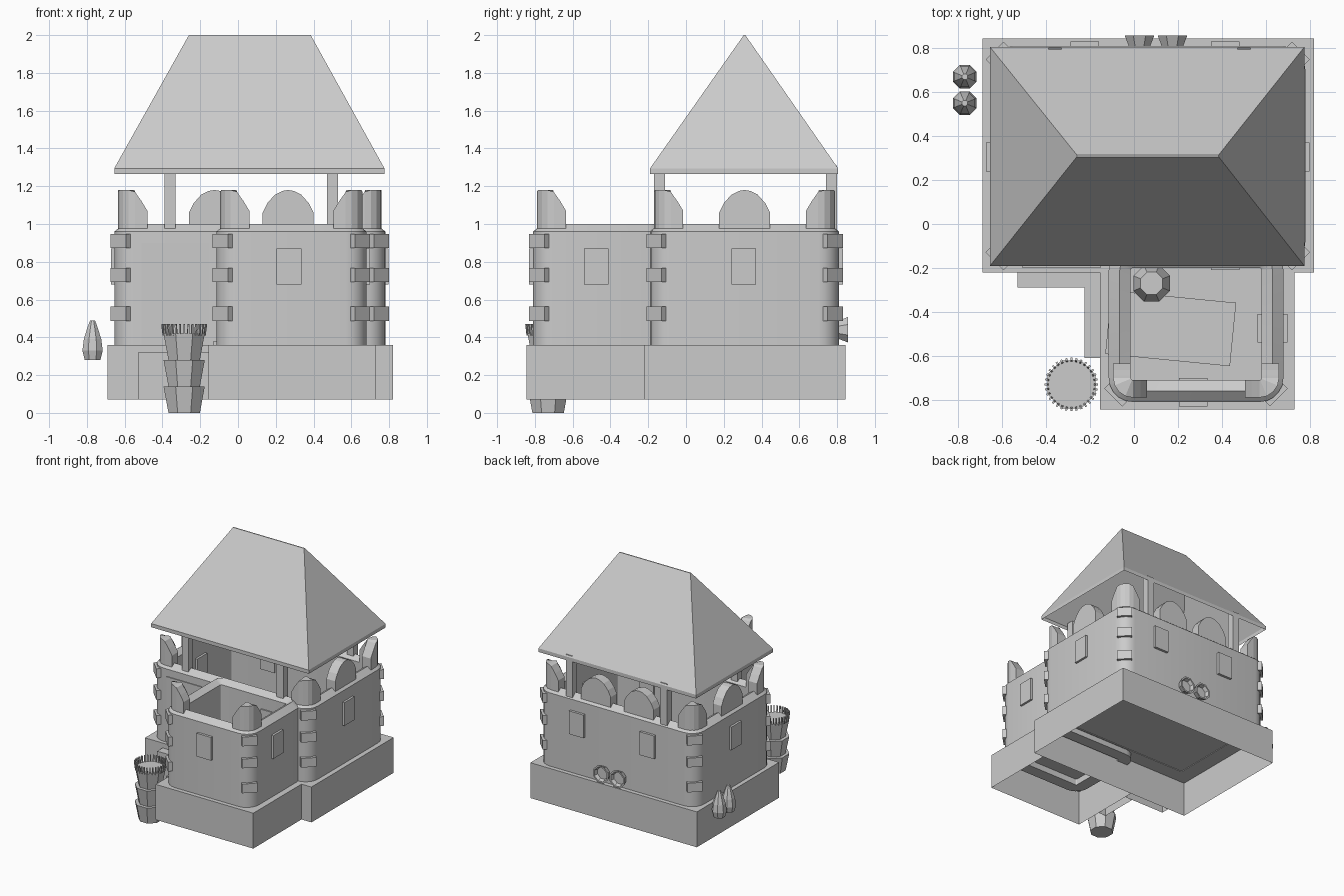
import bpy, bmesh, math
from mathutils import Matrix, Vector

if "Cube" in bpy.data.objects:
    bpy.data.objects.remove(bpy.data.objects["Cube"], do_unlink=True)

GREY = (0.6, 0.6, 0.6, 1)
stone = bpy.data.materials.new("light grey")
stone.use_nodes = True
stone.diffuse_color = GREY
stone.node_tree.nodes["Principled BSDF"].inputs["Base Color"].default_value = GREY


def finish(bm, name, smooth=False):
    bmesh.ops.recalc_face_normals(bm, faces=bm.faces)
    mesh = bpy.data.meshes.new(name)
    bm.to_mesh(mesh)
    bm.free()
    mesh.materials.append(stone)
    obj = bpy.data.objects.new(name, mesh)
    bpy.context.collection.objects.link(obj)
    if smooth:
        bpy.ops.object.select_all(action='DESELECT')
        obj.select_set(True)
        bpy.context.view_layer.objects.active = obj
        bpy.ops.object.shade_smooth_by_angle(angle=math.radians(35))
    return obj


def loft(bm, rings, cap_start=True, cap_end=True, closed=False):
    """Join rings of points with quads."""
    rows = [[bm.verts.new(p) for p in ring] for ring in rings]
    pairs = list(zip(rows, rows[1:]))
    if closed:
        pairs.append((rows[-1], rows[0]))
    for a, b in pairs:
        for i in range(len(a)):
            j = (i + 1) % len(a)
            bm.faces.new((a[i], a[j], b[j], b[i]))
    if not closed:
        if cap_start:
            bm.faces.new(rows[0][::-1])
        if cap_end:
            bm.faces.new(rows[-1])


def rect(x0, x1, y0, y1, z):
    return [(x0, y0, z), (x1, y0, z), (x1, y1, z), (x0, y1, z)]


def box(name, x0, x1, y0, y1, z0, z1, bottom=True):
    bm = bmesh.new()
    loft(bm, [rect(x0, x1, y0, y1, z0), rect(x0, x1, y0, y1, z1)], bottom)
    return finish(bm, name)


def lathe(name, profile, at, sides=8, axis='Z'):
    """Many-sided turned shape from (radius, height) pairs."""
    bm = bmesh.new()
    loft(bm, [[(r * math.cos((i + 0.5) * math.tau / sides),
                r * math.sin((i + 0.5) * math.tau / sides), h)
               for i in range(sides)] for r, h in profile])
    if axis == 'Y':
        bm.transform(Matrix.Rotation(-math.pi / 2, 4, 'X'))
    bm.transform(Matrix.Translation(at))
    return finish(bm, name)


# Stone base, open underneath
MAIN = (-0.655, 0.78, -0.19, 0.81)
ANNEX = (-0.115, 0.68, -0.81, -0.1)
box("main_base", -0.69, 0.82, -0.22, 0.845, 0.07, 0.36, False)
box("annex_base", -0.155, 0.73, -0.845, -0.22, 0.07, 0.36, False)
box("door_step", -0.53, -0.155, -0.29, -0.22, 0.07, 0.32, False)
box("side_step", -0.225, -0.155, -0.61, -0.29, 0.07, 0.32, False)

# Rounded walls with a ridged rim
RADIUS = 0.11


def rounded(x0, x1, y0, y1, inset, z):
    pts = []
    r = RADIUS - inset
    for k, (cx, cy) in enumerate([(x1, y1), (x0, y1), (x0, y0), (x1, y0)]):
        cx += RADIUS if cx == x0 else -RADIUS
        cy += RADIUS if cy == y0 else -RADIUS
        for s in range(6):
            a = (k + s / 5) * math.pi / 2
            pts.append((cx + r * math.cos(a), cy + r * math.sin(a), z))
    return pts


def wall(name, area, z0):
    bm = bmesh.new()
    profile = [(0, z0), (0, 0.96), (0.05, 1.0), (0.1, 0.97), (0.1, z0)]
    loft(bm, [rounded(*area, o, z) for o, z in profile], closed=True)
    finish(bm, name, True)


wall("main_wall", MAIN, 0.355)
wall("annex_wall", ANNEX, 0.31)
box("door", -0.51, -0.15, -0.197, -0.15, 0.36, 0.90)

# Corner dressings: folded battlements and three blocks each
corners = [(x, y, 1 if x < 0 else -1, s)
           for x in MAIN[:2] for y, s in ((MAIN[2], 1), (MAIN[3], -1))]
corners += [(ANNEX[0], ANNEX[2], 1, 1), (ANNEX[1], ANNEX[2], -1, 1)]
LOW = 0.965


def battlement(name, columns):
    """Prism from (outer point, inner point, top height) columns."""
    bm = bmesh.new()
    loft(bm, [[(*o, LOW), (*o, h), (*i, h), (*i, LOW)] for o, i, h in columns])
    finish(bm, name)


def folded(inset):
    legs = [(0.175, 1.07), (0.145, 1.12), (0.12, 1.155)]
    pts = [(u, inset, h) for u, h in legs]
    for s in range(5):
        a = -math.pi / 2 - s * math.pi / 8
        r = RADIUS - inset
        pts.append((RADIUS + r * math.cos(a), RADIUS + r * math.sin(a), 1.18 if 0 < s < 4 else 1.17))
    return pts + [(inset, u, h) for u, h in reversed(legs)]


for cx, cy, dx, dy in corners:
    battlement("corner_battlement", [
        ((cx + dx * a[0], cy + dy * a[1]), (cx + dx * b[0], cy + dy * b[1]), a[2])
        for a, b in zip(folded(0.02), folded(0.1))])
    for z in (0.525, 0.73, 0.91):
        bm = bmesh.new()
        bmesh.ops.create_cube(bm, size=1, matrix=Matrix.Diagonal((0.115, 0.055, 0.075, 1)))
        turn = math.atan2(dy, dx) - math.pi / 2
        bm.transform(Matrix.Translation((cx + dx * 0.04, cy + dy * 0.04, z))
                     @ Matrix.Rotation(turn, 4, 'Z'))
        finish(bm, "corner_block")

# Round-topped battlements along the straight walls
ARCH = [(-0.135, 1.06), (-0.11, 1.11), (-0.07, 1.155), (-0.03, 1.175)]
ARCH += [(0, 1.18)] + [(-u, h) for u, h in reversed(ARCH)]
for x in (-0.125, 0.265):
    battlement("back_battlement", [((x + u, 0.79), (x + u, 0.71), h) for u, h in ARCH])
for side, sign in ((MAIN[0], 1), (MAIN[1], -1)):
    battlement("side_battlement", [((side + sign * 0.02, 0.31 + u),
                                    (side + sign * 0.1, 0.31 + u), h) for u, h in ARCH])

# Window shutters: centre and whether they run along x
for x, y, along_x in [(0.27, -0.765, True), (0.415, -0.145, True),
                      (-0.225, 0.765, True), (0.415, 0.765, True),
                      (0.63, -0.475, False), (0.73, 0.305, False), (-0.605, 0.305, False)]:
    w, d = (0.065, 0.065) if along_x else (0.068, 0.065)
    box("window", x - w, x + w, y - d, y + d, 0.68, 0.87)

# Posts and hipped roof, open underneath
for x in (-0.36, 0.50):
    for y in (-0.14, 0.77):
        box("roof_post", x - 0.03, x + 0.03, y - 0.03, y + 0.03, 0.95, 1.31)
bm = bmesh.new()
EAVES = (-0.655, 0.775, -0.19, 0.805)
loft(bm, [rect(*EAVES, 1.265), rect(*EAVES, 1.295),
          rect(-0.26, 0.385, 0.306, 0.314, 2.0)], False)
finish(bm, "roof")

# Rug and barrel inside the annex
rug = box("rug", -0.285, 0.285, -0.145, 0.145, 0, 0.02)
rug.location = (0.167, -0.475, 0.36)
rug.rotation_euler.z = math.radians(-5.6)
lathe("barrel", [(0.06, 0.36), (0.09, 0.45), (0.09, 0.53), (0.055, 0.62)], (0.08, -0.27, 0))

# Stacked tub with a toothed rim
TUB = Vector((-0.285, -0.73, 0))
for z in (0, 0.14, 0.28):
    lathe("tub_section", [(0.09, z), (0.118, z + 0.14)], TUB)
for i in range(32):
    a = i * math.tau / 32
    bm = bmesh.new()
    bmesh.ops.create_cube(bm, size=1, matrix=Matrix.Translation(TUB)
                          @ Matrix.Rotation(a, 4, 'Z')
                          @ Matrix.Translation((0.112, 0, 0.44))
                          @ Matrix.Rotation(0.12, 4, 'Y')
                          @ Matrix.Diagonal((0.012, 0.009, 0.06, 1)))
    finish(bm, "rim_tooth")

# Jars beside the base and pots fixed to the back wall
for y in (0.67, 0.55):
    lathe("jar", [(0.045, 0.28), (0.058, 0.33), (0.05, 0.39), (0.03, 0.45), (0.014, 0.49)],
          (-0.77, y, 0))
for x in (0.025, 0.175):
    lathe("wall_pot", [(0.052, 0), (0.073, 0.05), (0.06, 0.05), (0.05, 0.02)],
          (x, 0.808, 0.44), axis='Y')
